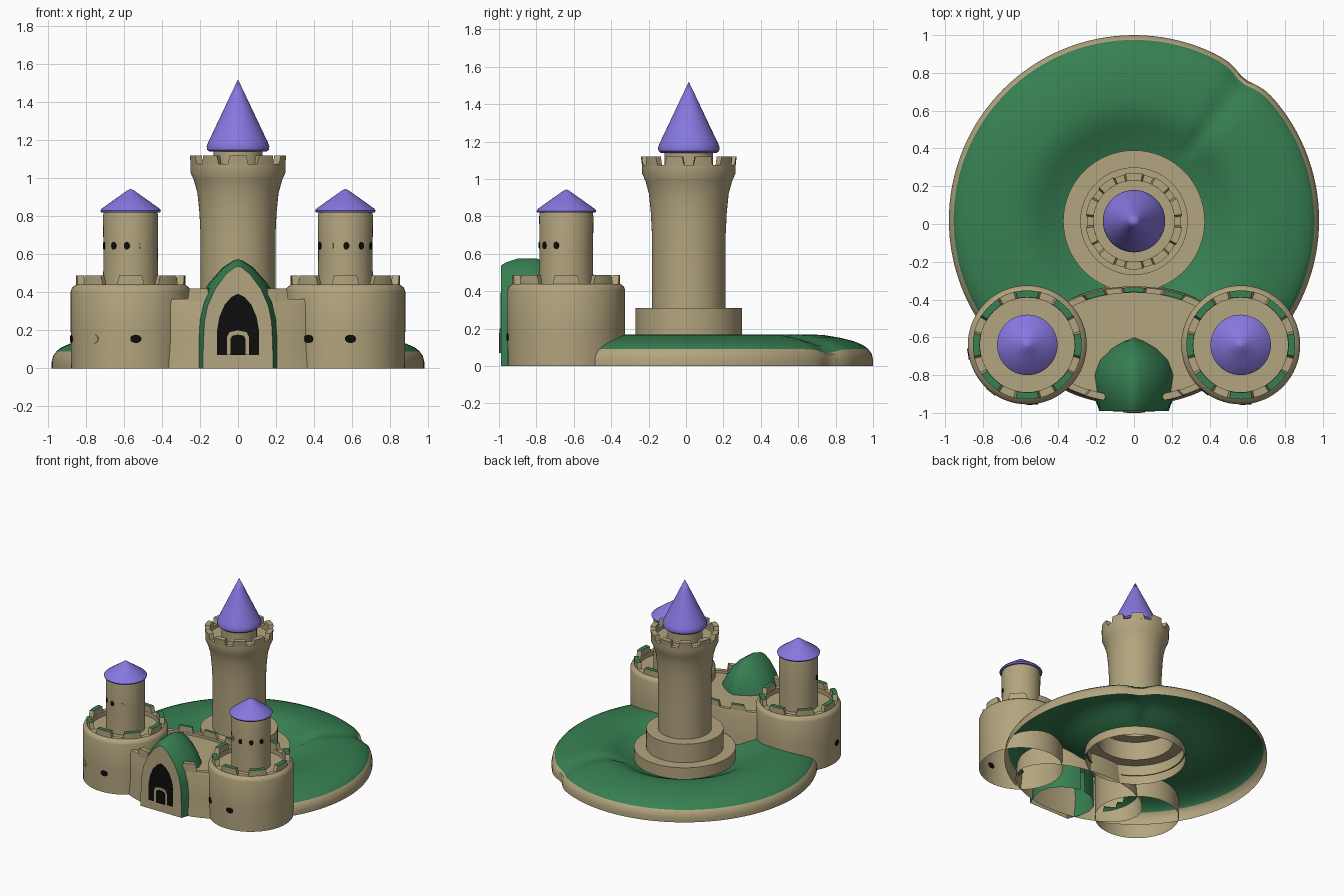
import bpy, bmesh, math
from mathutils import Matrix, Vector

if "Cube" in bpy.data.objects:
    bpy.data.objects.remove(bpy.data.objects["Cube"])


def material(name, rgb):
    m = bpy.data.materials.new(name)
    m.diffuse_color = (*rgb, 1)
    m.use_nodes = True
    m.node_tree.nodes["Principled BSDF"].inputs["Base Color"].default_value = m.diffuse_color
    return m


STONE = material("sand_stone", (0.45, 0.375, 0.21))
GRASS = material("grass_green", (0.038, 0.215, 0.085))
ROOF = material("roof_violet", (0.24, 0.185, 0.74))
DARK = material("dark_opening", (0.004, 0.004, 0.004))


def finish(name, bm, mats, angle=35, fix=True):
    if fix:
        bmesh.ops.recalc_face_normals(bm, faces=bm.faces[:])
    me = bpy.data.meshes.new(name)
    bm.to_mesh(me)
    bm.free()
    for m in mats:
        me.materials.append(m)
    me.shade_smooth()
    me.set_sharp_from_angle(angle=math.radians(angle))
    ob = bpy.data.objects.new(name, me)
    bpy.context.collection.objects.link(ob)
    return ob


def revolve(name, profile, center, mats, segs=64, sx=1, sy=1, rule=None, shape=None, drop=None):
    """Turn an (r, z) profile around a vertical axis; open ends stay open."""
    bm = bmesh.new()
    rings = []
    for r, z in profile:
        if r == 0:
            rings.append([bm.verts.new((center[0], center[1], z))] * segs)
            continue
        ring = []
        for i in range(segs):
            a = math.tau * i / segs
            rr, zz = shape(r, z, a) if shape else (r, z)
            ring.append(bm.verts.new((center[0] + sx * rr * math.cos(a),
                                      center[1] + sy * rr * math.sin(a), zz)))
        rings.append(ring)
    for k in range(len(rings) - 1):
        for i in range(segs):
            j = (i + 1) % segs
            quad = [rings[k][i], rings[k][j], rings[k + 1][j], rings[k + 1][i]]
            f = bm.faces.new(list(dict.fromkeys(quad)))
            if rule:
                f.material_index = rule(k)
    if drop:
        gone = [f for f in bm.faces if drop(f.calc_center_median())]
        bmesh.ops.delete(bm, geom=gone, context='FACES')
    return finish(name, bm, mats, fix=False)


def merlons(name, center, angles, width, r0, r1, z0, z1, mats, sx=1, sy=1, flare=0.0):
    """Tapered battlement blocks on a ring; tops use the last material."""
    bm = bmesh.new()
    n = 4
    for mid in angles:
        cols = []
        for i in range(n + 1):
            t = i / n - 0.5
            col = []
            for r, z, w in ((r0, z0, 1), (r1, z0, 1), (r1 + flare, z1, .8), (r0, z1, .8)):
                a = math.radians(mid + t * width * w)
                col.append(bm.verts.new((center[0] + sx * r * math.cos(a),
                                         center[1] + sy * r * math.sin(a), z)))
            cols.append(col)
        for i in range(n):
            for k in range(4):
                m = (k + 1) % 4
                f = bm.faces.new((cols[i][k], cols[i][m], cols[i + 1][m], cols[i + 1][k]))
                if k == 2:
                    f.material_index = len(mats) - 1
        bm.faces.new(cols[0])
        bm.faces.new(cols[-1])
    return finish(name, bm, mats)


def windows(name, center, radius, z, angles, rx, rz, mat):
    """Round plates on a tower wall; angle 0 faces front, positive to +x."""
    bm = bmesh.new()
    for deg in angles:
        a = math.radians(deg)
        pos = Vector((center[0] + radius * math.sin(a), center[1] - radius * math.cos(a), z))
        mtx = (Matrix.Translation(pos) @ Matrix.Rotation(a, 4, 'Z')
               @ Matrix.Diagonal((rx, 1, rz, 1)) @ Matrix.Rotation(math.pi / 2, 4, 'X'))
        bmesh.ops.create_cone(bm, cap_ends=True, segments=14, radius1=1, radius2=1,
                              depth=0.008, matrix=mtx)
    return finish(name, bm, [mat])


def arch_plate(name, half, y0, y1, mat):
    """Extrude a mirrored arch outline between two y positions."""
    pts = half + [(-x, z) for x, z in reversed(half) if x > 0]
    bm = bmesh.new()
    f = bm.faces.new([bm.verts.new((x, y0, z)) for x, z in pts])
    ext = bmesh.ops.extrude_face_region(bm, geom=[f])
    bmesh.ops.translate(bm, vec=(0, y1 - y0, 0),
                        verts=[v for v in ext['geom'] if isinstance(v, bmesh.types.BMVert)])
    return finish(name, bm, [mat])


KEEP = (0, 0.015)
HALL = (0, -0.64)
HALL_X, HALL_Y = 0.54, 0.31


# Ground: hollow grassy ring with a stone rim and a worn gully at the back right
def gully(r, z, a):
    d = math.exp(-((math.degrees(a) - 52) / 5) ** 2)
    return (r - 0.03 * d * (r > 0.9), z - 0.022 * d * (0.45 < r < 0.97) * (z > 0.05))


def inside_hall(c):
    e = ((c.x - HALL[0]) / HALL_X) ** 2 + ((c.y - HALL[1]) / HALL_Y) ** 2
    return e < 0.93 and abs(c.x) < 0.45 or (c.y < -0.6 and abs(c.x) < 0.4)


revolve("ground", [(.98, 0), (.98, .035), (.973, .065), (.955, .09), (.93, .11), (.88, .132),
                   (.8, .152), (.72, .165), (.64, .17), (.57, .16), (.5, .13), (.44, .095), (.36, .065)],
        (0, 0.02), [STONE, GRASS], 128, rule=lambda k: int(k >= 3), shape=gully, drop=inside_hall)

# Main tower with its two-step base and flared top
revolve("main_tower", [(.375, 0), (.375, .16), (.285, .16), (.285, .31), (.197, .31), (.197, .7),
                       (.203, .82), (.213, .92), (.232, .99), (.25, 1.03), (.25, 1.075),
                       (.215, 1.075), (.215, 1.05), (.13, 1.05), (.13, 1.15), (0, 1.15)],
        KEEP, [STONE])
merlons("main_tower_battlements", KEEP, [i * 36 + 18 for i in range(10)], 25,
        .215, .25, 1.07, 1.12, [STONE], flare=.006)
revolve("main_tower_roof", [(0, 1.14), (.15, 1.14), (.162, 1.15), (.165, 1.168), (.157, 1.19),
                            (.14, 1.225), (.076, 1.36), (.035, 1.447), (0, 1.52)], KEEP, [ROOF])

# Two side towers, each with a turret and a low roof
settings = {
    "left": (-0.565, [-75, -38, -8], [24], [-81, 5], [-38]),
    "right": (0.565, [-68, 2, 36, 68], [-31], [-38, 5], []),
}
for side, (x, dark_hi, blind_hi, dark_lo, blind_lo) in settings.items():
    c = (x, -0.64)
    revolve(side + "_tower", [(.313, 0), (.315, .2), (.315, .405), (.308, .425), (.288, .44),
                              (.25, .44), (.25, .405), (.145, .405), (.143, .6), (.145, .8),
                              (.14, .83), (0, .83)], c, [STONE])
    merlons(side + "_tower_battlements", c, [i * 45 for i in range(8)], 30,
            .252, .288, .43, .488, [STONE, GRASS])
    revolve(side + "_turret_roof", [(0, .82), (.155, .82), (.16, .83), (.15, .842), (.09, .885),
                                    (.04, .92), (.015, .938), (0, .944)], c, [ROOF], 48)
    windows(side + "_turret_windows", c, .143, .645, dark_hi, .016, .02, DARK)
    windows(side + "_turret_blind_windows", c, .143, .645, blind_hi, .014, .02, STONE)
    windows(side + "_tower_windows", c, .314, .155, dark_lo, .03, .022, DARK)
    if blind_lo:
        windows(side + "_tower_blind_windows", c, .314, .155, blind_lo, .03, .024, STONE)

# Central hall between the towers
revolve("hall_wall", [(1.03, 0), (1.0, .15), (1.0, .34), (.98, .365), (.89, .365), (.89, .345), (0, .345)],
        HALL, [STONE], 96, sx=HALL_X, sy=HALL_Y)
merlons("hall_back_battlements", HALL, [66, 90, 114], 15, .9, .98, .36, .41,
        [STONE, GRASS], HALL_X, HALL_Y)
merlons("hall_front_battlements", HALL, [247, 293], 14, .88, .99, .35, .42,
        [STONE], HALL_X, HALL_Y)

# Gatehouse: pointed arch hull tapering into the hall, green outside, stone front
half = [(.19, 0), (.188, .14), (.182, .26), (.165, .35), (.125, .445), (.065, .53), (.02, .567), (0, .575)]
outline = half + [(-px, pz) for px, pz in reversed(half[:-1])]
bm = bmesh.new()
rows = []
for y, fx, fz in ((-.99, .97, .935), (-.96, 1.02, .965), (-.9, 1.16, 1), (-.8, 1.25, 1),
                  (-.72, 1.12, .95), (-.66, .85, .84), (-.62, .5, .72), (-.6, .1, .6)):
    rows.append([bm.verts.new((px * fx, y, pz * fz)) for px, pz in outline])
for r0, r1 in zip(rows, rows[1:]):
    for i in range(len(outline) - 1):
        bm.faces.new((r0[i], r0[i + 1], r1[i + 1], r1[i])).material_index = 1
bm.faces.new(rows[0])
finish("gatehouse", bm, [STONE, GRASS], 40)

# Gate opening and the small door inside it
arch_plate("gate_opening", [(.11, .07), (.11, .2), (.098, .27), (.07, .335), (.035, .375), (0, .392)],
           -.984, -.993, DARK)
arch_plate("door_frame", [(.058, .07), (.058, .165), (.045, .19), (0, .2)], -.992, -.998, STONE)
arch_plate("door_opening", [(.04, .07), (.04, .155), (.03, .172), (0, .178)], -.996, -1.0, DARK)
